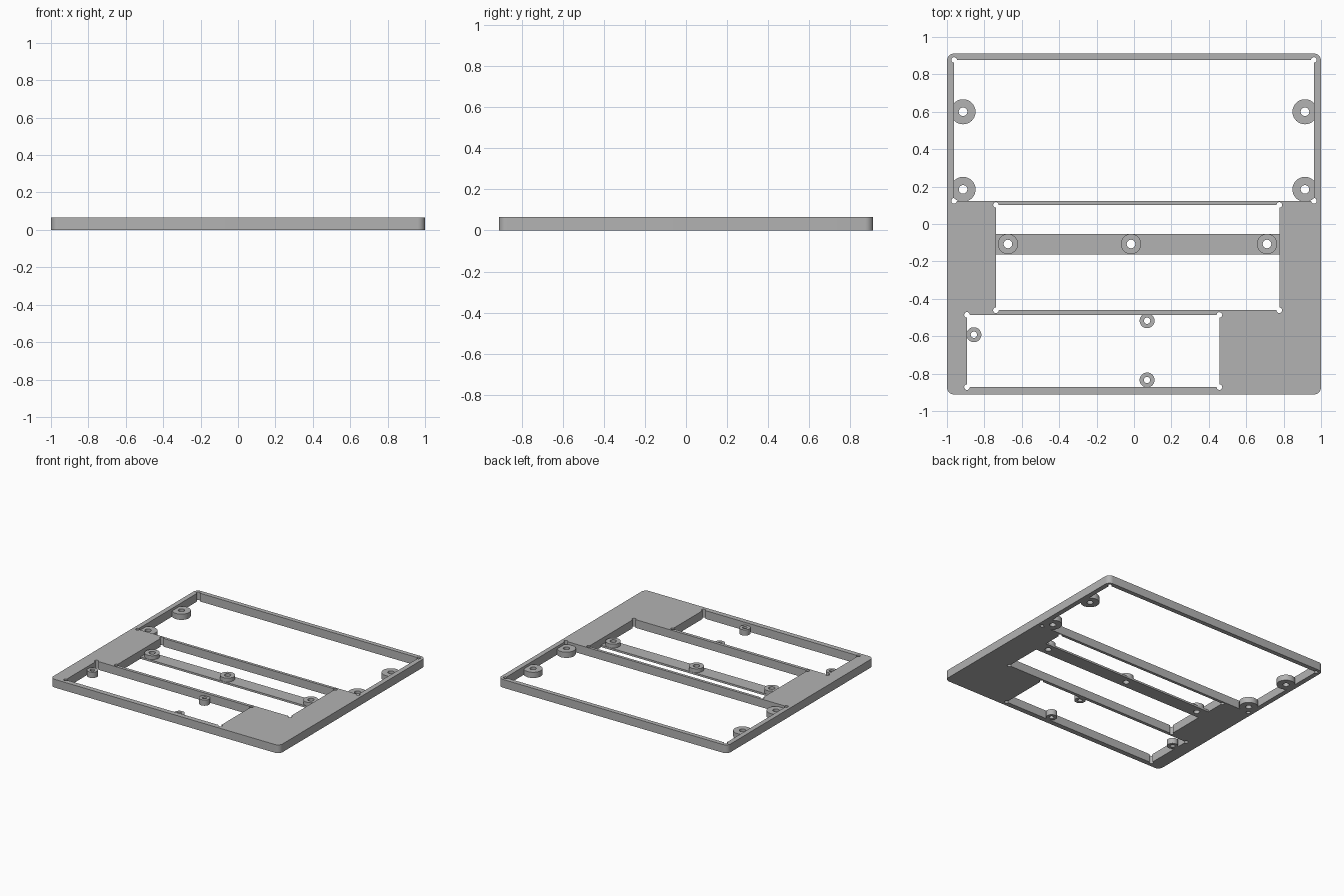
import bpy, bmesh, math

if "Cube" in bpy.data.objects:
    bpy.data.objects.remove(bpy.data.objects["Cube"])

H = 0.065          # frame thickness
BOSS_TOP = 0.045   # top of the screw bosses
BAR_TOP = 0.015    # top of the thin cross bar

gray = bpy.data.materials.new("light_gray")
gray.diffuse_color = (0.45, 0.45, 0.45, 1)
gray.use_nodes = True
gray.node_tree.nodes["Principled BSDF"].inputs["Base Color"].default_value = gray.diffuse_color


def arc(cx, cy, r, a0, a1, n):
    return [(cx + r * math.cos(math.radians(a0 + (a1 - a0) * i / n)),
             cy + r * math.sin(math.radians(a0 + (a1 - a0) * i / n))) for i in range(n + 1)]


def circle(cx, cy, r, n=32):
    return arc(cx, cy, r, 0, 360, n)[:-1]


def corners(x0, y0, x1, y1):
    return [(x0, y0), (x1, y0), (x1, y1), (x0, y1)]


def rounded(x0, y0, x1, y1, r):
    pts = []
    for i, (x, y) in enumerate(corners(x0 + r, y0 + r, x1 - r, y1 - r)):
        pts += arc(x, y, r, 180 + 90 * i, 270 + 90 * i, 8)
    return pts


def relieved(x0, y0, x1, y1, r=0.015):
    """Rectangle with round relief cuts at its corners."""
    pts = []
    for i, (x, y) in enumerate(corners(x0, y0, x1, y1)):
        pts += arc(x, y, r, 90 + 90 * i, 360 + 90 * i, 14)
    return pts


def slab(name, loops, z0, z1):
    """Extrude an outline with holes from z0 to z1."""
    cu = bpy.data.curves.new(name, 'CURVE')
    cu.dimensions = '2D'
    cu.fill_mode = 'BOTH'
    cu.extrude = (z1 - z0) / 2
    for pts in loops:
        sp = cu.splines.new('POLY')
        sp.points.add(len(pts) - 1)
        for p, (x, y) in zip(sp.points, pts):
            p.co = (x, y, 0, 1)
        sp.use_cyclic_u = True
    ob = bpy.data.objects.new(name, cu)
    bpy.context.collection.objects.link(ob)
    ob.location.z = (z0 + z1) / 2
    bpy.ops.object.select_all(action='DESELECT')
    ob.select_set(True)
    bpy.context.view_layer.objects.active = ob
    bpy.ops.object.convert(target='MESH')
    ob = bpy.context.object
    bm = bmesh.new()
    bm.from_mesh(ob.data)
    bmesh.ops.remove_doubles(bm, verts=bm.verts, dist=0.0001)
    bmesh.ops.recalc_face_normals(bm, faces=bm.faces)
    bm.to_mesh(ob.data)
    bm.free()
    ob.data.materials.clear()
    ob.data.materials.append(gray)
    bpy.ops.object.shade_smooth_by_angle(angle=math.radians(30))
    return ob


def boss(name, x, y, r, hole, window, z0=0.0):
    """Screw boss, trimmed where it meets the window walls."""
    x0, y0, x1, y1 = window
    outer = [(min(max(px, x0), x1), min(max(py, y0), y1)) for px, py in circle(x, y, r)]
    clean = [p for i, p in enumerate(outer) if math.dist(p, outer[i - 1]) > 1e-5]
    slab(name, [clean, circle(x, y, hole, 24)], z0, BOSS_TOP)


# Frame with three windows
back_win = (-0.962, 0.124, 0.962, 0.877)
mid_win = (-0.738, -0.461, 0.777, 0.102)
front_win = (-0.893, -0.872, 0.457, -0.486)
slab("frame", [rounded(-1, -0.912, 1, 0.912, 0.04)]
     + [relieved(*w) for w in (back_win, mid_win, front_win)], 0, H)

# Thin cross bar with its bosses
bar_x, bar_y = (-0.674, -0.016, 0.711), -0.107
slab("cross_bar", [corners(mid_win[0], -0.162, mid_win[2], -0.053)]
     + [circle(x, bar_y, 0.023, 24) for x in bar_x], 0, BAR_TOP)
for x in bar_x:
    boss("bar_boss", x, bar_y, 0.054, 0.023, mid_win, BAR_TOP)

# Large bosses on the side walls of the back window
for x in (-0.914, 0.914):
    for y in (0.185, 0.6):
        boss("side_boss", x, y, 0.067, 0.023, back_win)

# Small bosses in the front window
for x, y in ((-0.856, -0.592), (0.07, -0.517), (0.07, -0.834)):
    boss("small_boss", x, y, 0.04, 0.017, front_win)
